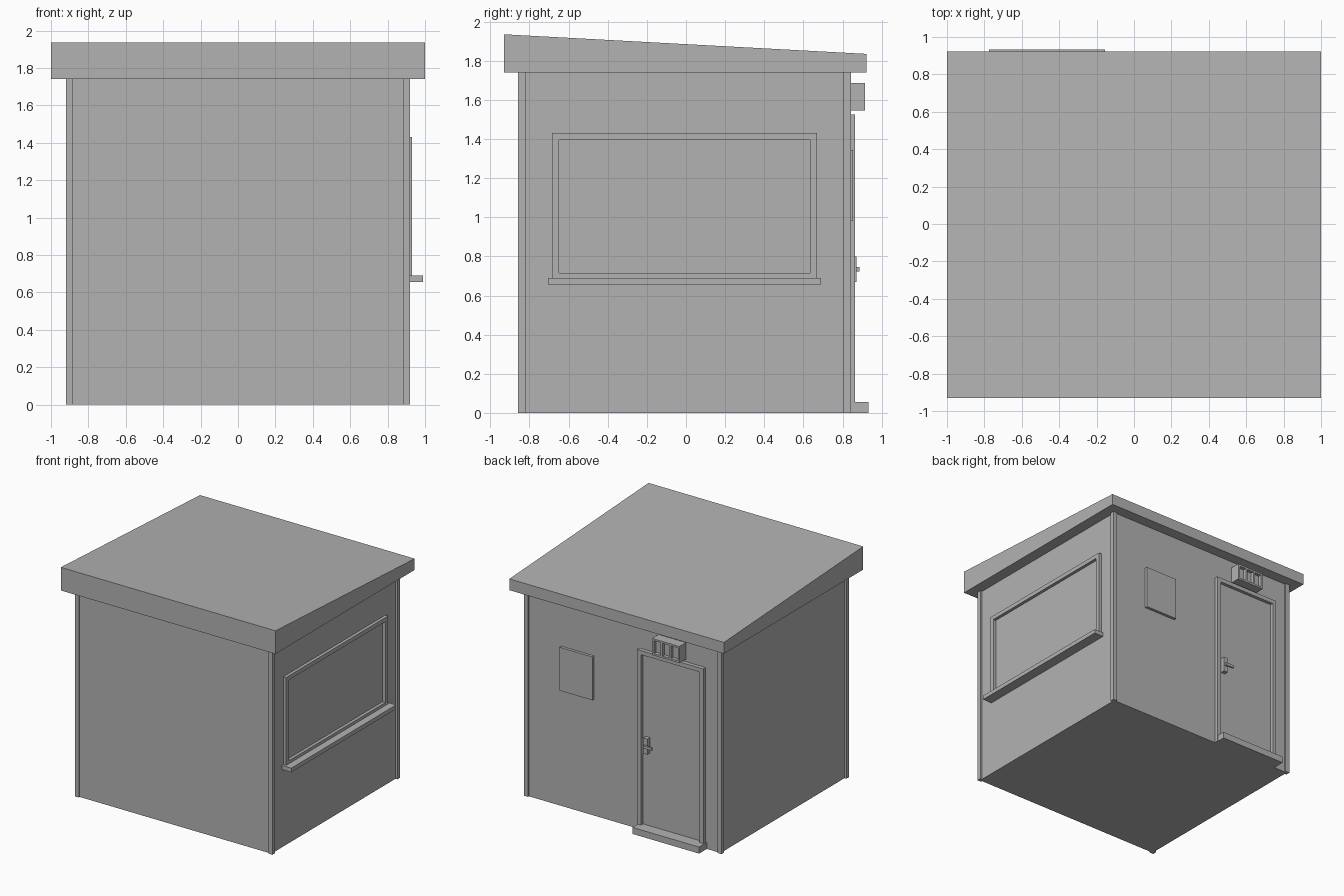
import bpy

if "Cube" in bpy.data.objects:
    bpy.data.objects.remove(bpy.data.objects["Cube"])

grey = bpy.data.materials.new("plain_grey")
grey.diffuse_color = (0.45, 0.45, 0.45, 1)
grey.use_nodes = True
grey.node_tree.nodes["Principled BSDF"].inputs["Base Color"].default_value = grey.diffuse_color

QUADS = [(0, 3, 2, 1), (4, 5, 6, 7), (0, 1, 5, 4),
         (1, 2, 6, 5), (2, 3, 7, 6), (3, 0, 4, 7)]


def solid(name, *blocks):
    """One object made of blocks (x0, x1, y0, y1, z0, z1[, z1 at the back])."""
    verts, faces = [], []
    for b in blocks:
        x0, x1, y0, y1, z0, zf = b[:6]
        zb = b[6] if len(b) > 6 else zf
        n = len(verts)
        verts += [(x0, y0, z0), (x1, y0, z0), (x1, y1, z0), (x0, y1, z0),
                  (x0, y0, zf), (x1, y0, zf), (x1, y1, zb), (x0, y1, zb)]
        faces += [tuple(n + i for i in q) for q in QUADS]
    mesh = bpy.data.meshes.new(name)
    mesh.from_pydata(verts, [], faces)
    mesh.materials.append(grey)
    ob = bpy.data.objects.new(name, mesh)
    bpy.context.collection.objects.link(ob)
    return ob


EAVE = 1.74
YC = -0.0075          # middle of the cabin in depth
WALL_X, WALL_Y = 0.903, 0.83

# Cabin walls and floor
solid("cabin_walls", (-WALL_X, WALL_X, 2 * YC - WALL_Y, WALL_Y, 0, EAVE))

# Corner posts, slightly proud of the walls
for sx, side in ((-1, "left"), (1, "right")):
    for sy, end in ((-1, "front"), (1, "back")):
        xs = sorted((sx * 0.883, sx * 0.92))
        ys = sorted((YC + sy * 0.8125, YC + sy * 0.85))
        solid(f"corner_post_{end}_{side}", (*xs, *ys, 0, EAVE))

# Roof slab sloping down to the back
solid("roof", (-1, 1, -0.93, 0.923, EAVE, 1.935, 1.835))

# Window frame and sill on the right wall
wx = (WALL_X - 0.005, 0.929)
solid("window_frame",
      (*wx, -0.685, -0.65, 0.69, 1.43), (*wx, 0.633, 0.67, 0.69, 1.43),
      (*wx, -0.65, 0.633, 1.395, 1.43), (*wx, -0.65, 0.633, 0.69, 0.715))
solid("window_sill", (WALL_X - 0.005, 0.99, -0.705, 0.69, 0.655, 0.69))

# Door, frame and step on the back wall
fy = (WALL_Y - 0.005, 0.863)
solid("door_leaf", (-0.73, -0.185, WALL_Y - 0.005, 0.835, 0.05, 1.49))
solid("door_frame",
      (-0.765, -0.73, *fy, 0, 1.525), (-0.185, -0.15, *fy, 0, 1.525),
      (-0.73, -0.185, *fy, 1.49, 1.525))
solid("door_step", (-0.775, -0.155, WALL_Y - 0.005, 0.933, 0, 0.055))

# Door handle: plate, stem and lever
solid("handle_plate", (-0.25, -0.212, 0.83, 0.872, 0.67, 0.80))
solid("handle_lever",
      (-0.24, -0.222, 0.87, 0.878, 0.722, 0.745),
      (-0.30, -0.222, 0.874, 0.888, 0.722, 0.745))

# Box above the door with three recessed panels
X0, X1, Z0, Z1, BAR = -0.58, -0.325, 1.545, 1.685, 0.016
ry = (0.885, 0.915)
pitch = (X1 - X0 - BAR) / 3
solid("door_lamp",
      (X0, X1, WALL_Y - 0.005, 0.885, Z0, Z1),
      (X0, X1, *ry, Z0, Z0 + BAR), (X0, X1, *ry, Z1 - BAR, Z1),
      *[(X0 + i * pitch, X0 + i * pitch + BAR, *ry, Z0 + BAR, Z1 - BAR)
        for i in range(4)])

# Wall panel beside the door
solid("notice_panel", (0.275, 0.58, WALL_Y - 0.005, 0.854, 0.98, 1.345))
